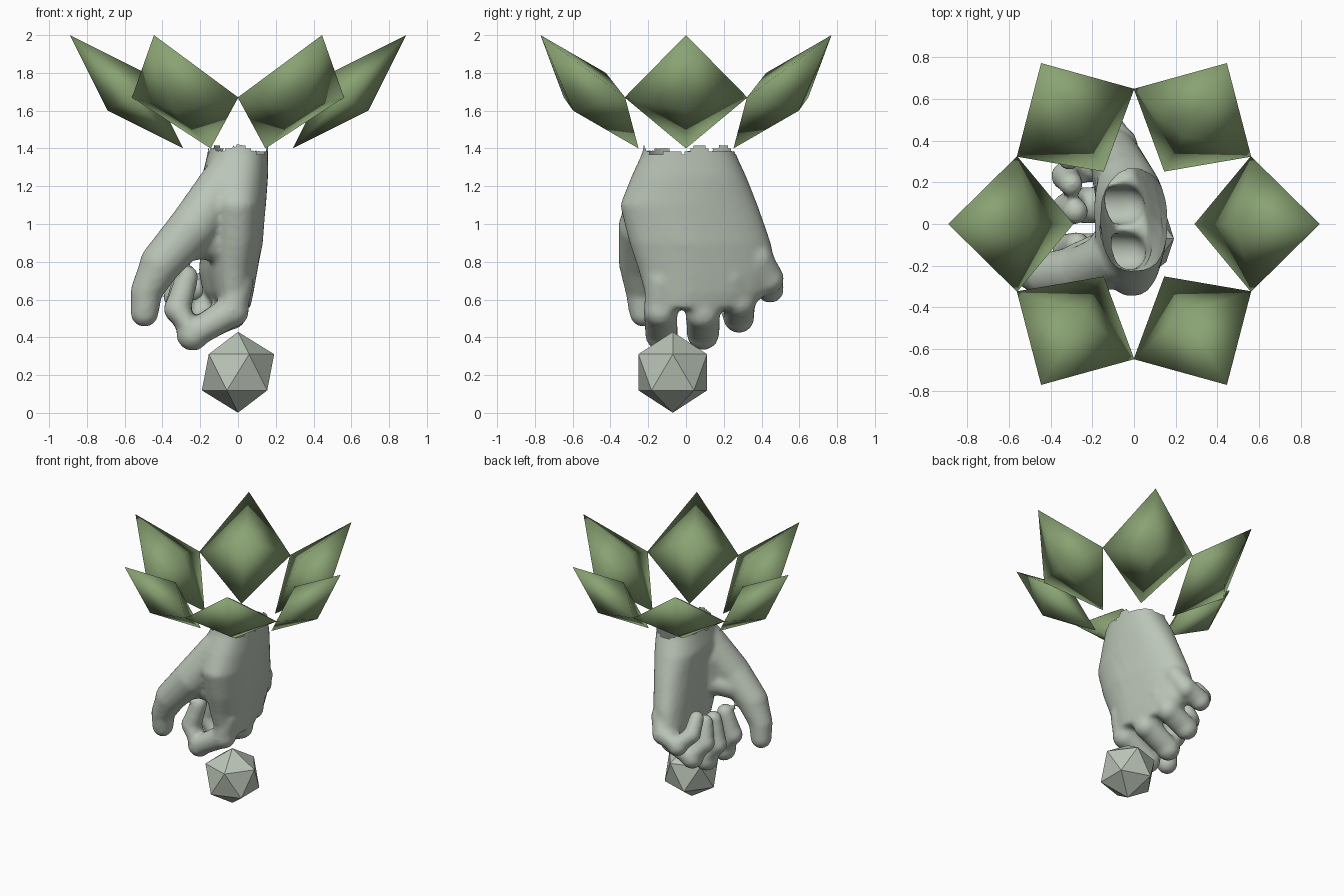
import bpy, bmesh, math
from mathutils import Vector, Matrix

if "Cube" in bpy.data.objects:
    bpy.data.objects.remove(bpy.data.objects["Cube"])


def material(name, rgb):
    m = bpy.data.materials.new(name)
    m.diffuse_color = (*rgb, 1)
    m.use_nodes = True
    m.node_tree.nodes["Principled BSDF"].inputs["Base Color"].default_value = m.diffuse_color
    return m


STONE = material("pale grey green", (0.50, 0.56, 0.48))
LEAF = material("leaf green", (0.25, 0.36, 0.17))


def add_object(name, bm, mat, smooth):
    bmesh.ops.recalc_face_normals(bm, faces=bm.faces[:])
    mesh = bpy.data.meshes.new(name)
    bm.to_mesh(mesh)
    bm.free()
    ob = bpy.data.objects.new(name, mesh)
    bpy.context.collection.objects.link(ob)
    mesh.materials.append(mat)
    for p in mesh.polygons:
        p.use_smooth = smooth
    return ob


def loft(bm, rings):
    """Skin a list of point rings and cap both ends."""
    rows = [[bm.verts.new(p) for p in ring] for ring in rings]
    n = len(rows[0])
    for a, b in zip(rows, rows[1:]):
        for i in range(n):
            j = (i + 1) % n
            bm.faces.new((a[i], a[j], b[j], b[i]))
    bm.faces.new(rows[0][::-1])
    bm.faces.new(rows[-1])


def digit(bm, path):
    """Tube through (x, y, z, radius) joints with a rounded tip."""
    pts = [Vector(p[:3]) for p in path]
    rings = []
    for i, (c, p) in enumerate(zip(pts, path)):
        t = (pts[min(i + 1, len(pts) - 1)] - pts[max(i - 1, 0)]).normalized()
        u = t.cross(Vector((0, 1, 0))).normalized()
        v = t.cross(u)
        rings.append([c + p[3] * (math.cos(k * math.pi / 8) * u + math.sin(k * math.pi / 8) * v)
                      for k in range(16)])
    loft(bm, rings)
    for c, p in zip(pts, path):
        bmesh.ops.create_uvsphere(bm, u_segments=16, v_segments=10, radius=p[3],
                                  matrix=Matrix.Translation(c))


# Hand: palm slices as (z, x min, x max, y min, y max, lean towards the little finger)
bm = bmesh.new()
palm = [(1.52, -0.15, 0.16, -0.21, 0.25, 0.0),
        (1.38, -0.16, 0.16, -0.23, 0.26, 0.0),
        (1.25, -0.19, 0.16, -0.29, 0.32, 0.05),
        (1.10, -0.17, 0.15, -0.35, 0.38, 0.12),
        (0.90, -0.16, 0.135, -0.30, 0.45, 0.18),
        (0.75, -0.16, 0.11, -0.25, 0.48, 0.2),
        (0.64, -0.14, 0.09, -0.22, 0.44, 0.2),
        (0.55, -0.09, 0.065, -0.20, 0.33, 0.2)]
slices = []
for z, x0, x1, y0, y1, lean in palm:
    ring = []
    for k in range(32):
        c, s = math.cos(k * math.pi / 16), math.sin(k * math.pi / 16)
        px = math.copysign(abs(c) ** 0.85, c)
        py = math.copysign(abs(s) ** 0.85, s)
        y = (y0 + y1) / 2 + (y1 - y0) / 2 * py
        x = (x0 + x1) / 2 + (x1 - x0) / 2 * px - lean * max(y, 0)
        ring.append((x, y, z))
    slices.append(ring)
loft(bm, slices)

# Thumb, its web, and four curled fingers
for path in (
    [(-0.07, -0.15, 1.22, 0.13), (-0.24, -0.23, 0.98, 0.13), (-0.41, -0.245, 0.79, 0.112),
     (-0.485, -0.235, 0.64, 0.086), (-0.495, -0.225, 0.53, 0.076)],
    [(-0.08, -0.12, 1.10, 0.14), (-0.13, -0.15, 0.92, 0.12), (-0.27, -0.19, 0.90, 0.10)],
    [(0.0, -0.13, 0.70, 0.085), (-0.03, -0.135, 0.54, 0.09), (-0.24, -0.13, 0.415, 0.088),
     (-0.32, -0.12, 0.55, 0.075), (-0.27, -0.10, 0.72, 0.062)],
    [(0.0, 0.07, 0.70, 0.085), (-0.04, 0.09, 0.53, 0.092), (-0.24, 0.09, 0.42, 0.088),
     (-0.32, 0.075, 0.55, 0.076), (-0.28, 0.06, 0.73, 0.062)],
    [(-0.03, 0.24, 0.72, 0.085), (-0.08, 0.285, 0.59, 0.087), (-0.25, 0.28, 0.505, 0.084),
     (-0.33, 0.23, 0.62, 0.07), (-0.30, 0.19, 0.76, 0.058)],
    [(-0.06, 0.38, 0.82, 0.08), (-0.11, 0.44, 0.71, 0.08), (-0.24, 0.445, 0.655, 0.075),
     (-0.32, 0.38, 0.74, 0.064), (-0.31, 0.31, 0.84, 0.055)],
):
    digit(bm, path)
hand = add_object("hand", bm, STONE, True)

# Fuse the digits and palm into one skin
bpy.context.view_layer.objects.active = hand
hand.select_set(True)
fuse = hand.modifiers.new("fuse", 'REMESH')
fuse.mode = 'VOXEL'
fuse.voxel_size = 0.016
soft = hand.modifiers.new("soften", 'SMOOTH')
soft.factor = 0.5
soft.iterations = 8
for name in ("fuse", "soften"):
    bpy.ops.object.modifier_apply(modifier=name)

# Open, ragged wrist
bm = bmesh.new()
bm.from_mesh(hand.data)
torn = []
for f in bm.faces:
    c = f.calc_center_median()
    a = math.atan2(c.y - 0.02, c.x)
    if c.z > 1.39 + 0.03 * math.sin(5 * a) * math.sin(2 * a + 1):
        torn.append(f)
bmesh.ops.delete(bm, geom=torn, context='FACES')
bm.to_mesh(hand.data)
bm.free()
hand.data.materials.clear()
hand.data.materials.append(STONE)
for p in hand.data.polygons:
    p.use_smooth = True
    p.material_index = 0

# Faceted stone under the hand
bm = bmesh.new()
bmesh.ops.create_icosphere(bm, subdivisions=1, radius=0.214,
                           matrix=Matrix.Translation((0, -0.07, 0.215)))
add_object("faceted_stone", bm, STONE, False)

# Six petals around the wrist: diamonds swollen on both sides
for i in range(6):
    bm = bmesh.new()
    rim = [bm.verts.new(p) for p in ((0.89, 0, 2.0), (0.56, 0.325, 1.67),
                                     (0.29, 0, 1.4), (0.56, -0.325, 1.67))]
    for p in ((0.69, 0, 1.6), (0.49, 0, 1.8)):
        hub = bm.verts.new(p)
        for k in range(4):
            bm.faces.new((rim[k], rim[(k + 1) % 4], hub))
    bmesh.ops.rotate(bm, verts=bm.verts[:], cent=(0, 0, 0),
                     matrix=Matrix.Rotation(i * math.pi / 3, 3, 'Z'))
    add_object(f"petal_{i + 1}", bm, LEAF, True)
